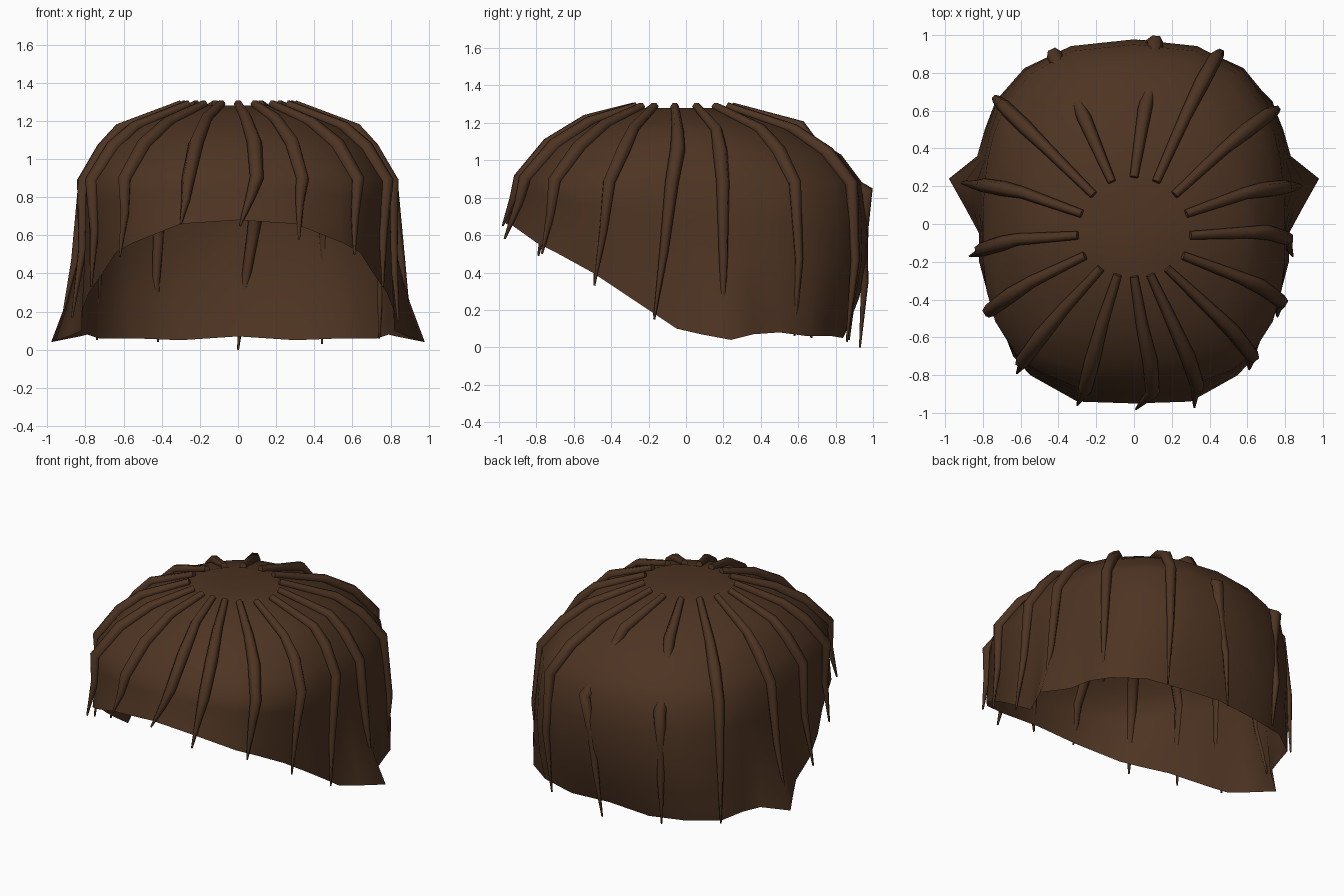
import bpy, bmesh, math
from mathutils import Vector

if "Cube" in bpy.data.objects:
    bpy.data.objects.remove(bpy.data.objects["Cube"])

CY = -0.06  # crown centre in y

brown = bpy.data.materials.new("dark brown hair")
brown.diffuse_color = (0.075, 0.034, 0.016, 1)
brown.use_nodes = True
brown.node_tree.nodes["Principled BSDF"].inputs["Base Color"].default_value = brown.diffuse_color

# Dome rings: half width, front depth, back depth, z front / side / back, roundness
RINGS = [
    (0.29, 0.21, 0.30, 1.28, 1.28, 1.28, 2.0),
    (0.60, 0.44, 0.66, 1.22, 1.16, 1.17, 2.1),
    (0.70, 0.67, 0.89, 1.08, 1.05, 1.03, 2.4),
    (0.80, 0.82, 1.01, 0.90, 0.88, 0.87, 2.7),
]
# Lower rim, right half from front to back
RIM = [(0, -.95, .68), (.3, -.94, .66), (.55, -.8, .56), (.64, -.7, .51),
       (.71, -.5, .4), (.78, -.35, .3), (.82, -.2, .2), (.82, -.05, .1),
       (.89, .08, .07), (.98, .24, .04), (.83, .36, .07), (.79, .5, .08),
       (.73, .65, .06), (.55, .78, .06), (.3, .84, .05), (0, .85, .07)]


def angle_of(x, y):
    return math.atan2(y - CY, x)


RIM_ANGLES = [angle_of(p[0], p[1]) for p in RIM]


def ring_point(ring, a):
    """Point on a rounded-square ring in direction a."""
    w, front, back, zf, zs, zb, n = ring
    c, s = math.cos(a), math.sin(a)
    d = back if s > 0 else front
    r = (abs(c / w) ** n + abs(s / d) ** n) ** (-1 / n)
    z = zs + ((zb if s > 0 else zf) - zs) * s * s
    return Vector((r * c, CY + r * s, z))


def rim_point(a):
    """Point on the lower rim in direction a."""
    side = 1 if math.cos(a) >= 0 else -1
    a = math.atan2(math.sin(a), abs(math.cos(a)))
    for i in range(len(RIM) - 1):
        a0, a1 = RIM_ANGLES[i], RIM_ANGLES[i + 1]
        if a <= a1 + 1e-6:
            p = Vector(RIM[i]).lerp(Vector(RIM[i + 1]), (a - a0) / (a1 - a0))
            break
    return Vector((side * p.x, p.y, p.z))


def surface(level, a):
    """Levels 0-3 are dome rings, 3-4 run to the rim: bulging back, flaring sides."""
    if level <= 3:
        i = min(int(level), 2)
        return ring_point(RINGS[i], a).lerp(ring_point(RINGS[i + 1], a), level - i)
    t = level - 3
    top, rim = ring_point(RINGS[3], a), rim_point(a)
    p = top.lerp(rim, t)
    flare = max(0, (rim.xy - Vector((0, CY))).length - (top.xy - Vector((0, CY))).length)
    out = 0.28 * t * (1 - t) * max(0, math.sin(a)) ** 2 - flare * 1.1 * t * (1 - t) * abs(math.cos(a))
    return p + Vector((math.cos(a), math.sin(a), 0)) * out


# Hair cap: open shell
angles = RIM_ANGLES + [math.pi - a for a in reversed(RIM_ANGLES[1:-1])]
bm = bmesh.new()
grid = [[bm.verts.new(surface(lv, a)) for a in angles]
        for lv in (0, 0.5, 1, 1.5, 2, 2.5, 3, 3.25, 3.5, 3.75, 4)]
top = bm.verts.new((0, CY, 1.265))
n = len(angles)
for j in range(n):
    k = (j + 1) % n
    bm.faces.new((top, grid[0][j], grid[0][k]))
    for upper, lower in zip(grid, grid[1:]):
        bm.faces.new((upper[j], lower[j], lower[k], upper[k]))
mesh = bpy.data.meshes.new("hair_cap")
bm.to_mesh(mesh)
bm.free()
cap = bpy.data.objects.new("hair_cap", mesh)
bpy.context.collection.objects.link(cap)
mesh.materials.append(brown)
for f in mesh.polygons:
    f.use_smooth = True

# Strand tips, clockwise from the back, and sideways sway in degrees at mid length
TIPS = [(.0, .93, .0), (.44, .86, .03), (.74, .58, .06), (.9, .2, .15),
        (.84, -.17, .15), (.76, -.49, .33), (.61, -.77, .5), (.32, -.97, .58),
        (.01, -.98, .65), (-.3, -.96, .66), (-.62, -.79, .49), (-.77, -.49, .33),
        (-.87, -.17, .17), (-.92, .22, .16), (-.74, .67, .05), (-.42, .87, .04)]
SWAY = {0: -7, 4: 5, 5: 4, 6: 3, 7: 3, 8: 7, 9: 2}
# Level, sway share, width and lift of each path point
PATH = [(0, 0, .8, .012), (1.1, .7, 1.15, .015), (2, 1, 1.45, .008),
        (3, .9, 1.3, .012), (3.5, .5, .85, .012)]
SUNK_PATH = [(0, 0, .8, .012), (1.0, .7, 1.35, .015), (2.2, 1, 1.0, -.08),
             (3.05, .9, 1.5, .008), (3.35, .6, 1.1, -.035), (3.65, .3, .8, .008)]


def strand(index, tip):
    """Tapered lock lying on the cap from crown to tip."""
    a0 = math.pi / 2 - index * math.pi / 8
    swing = (angle_of(tip[0], tip[1]) - a0 + math.pi) % (2 * math.pi) - math.pi
    sway = math.radians(SWAY.get(index, 0))
    pts = []
    # the two rear locks dip under the cap
    for lv, share, width, lift in (SUNK_PATH if index in (0, 15) else PATH):
        a = a0 + swing * lv / 4 + sway * share
        out = Vector((math.cos(a), math.sin(a), 1.2 if lv < 2.5 else 0.2)).normalized()
        pts.append((surface(lv, a) + out * lift, width))
    pts.append((Vector(tip), 0.2))
    curve = bpy.data.curves.new("hair_strand", 'CURVE')
    curve.dimensions = '3D'
    curve.bevel_depth = 0.028
    curve.bevel_resolution = 1
    curve.use_fill_caps = True
    sp = curve.splines.new('POLY')
    sp.points.add(len(pts) - 1)
    for cp, (p, w) in zip(sp.points, pts):
        cp.co = (*p, 1)
        cp.radius = w
    sp.use_smooth = True
    curve.materials.append(brown)
    obj = bpy.data.objects.new("hair_strand_%02d" % (index + 1), curve)
    bpy.context.collection.objects.link(obj)


for i, tip in enumerate(TIPS):
    strand(i, tip)
